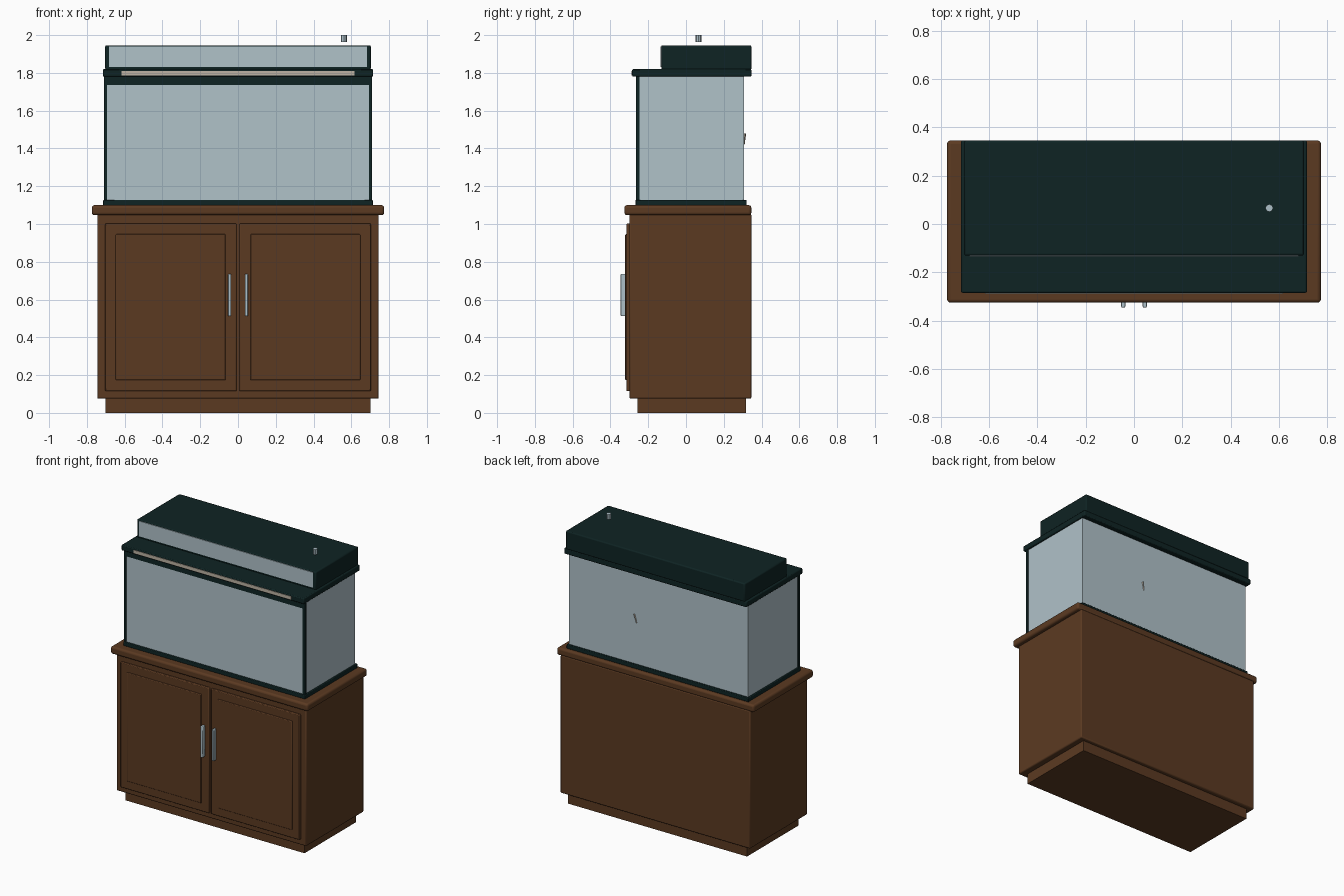
import bpy, bmesh
from mathutils import Vector, Matrix

cube = bpy.data.objects.get("Cube")
if cube:
    bpy.data.objects.remove(cube, do_unlink=True)


def material(name, rgb, rough=0.5):
    m = bpy.data.materials.new(name)
    m.use_nodes = True
    m.diffuse_color = (*rgb, 1)
    bsdf = next(n for n in m.node_tree.nodes if n.type == 'BSDF_PRINCIPLED')
    bsdf.inputs["Base Color"].default_value = (*rgb, 1)
    bsdf.inputs["Roughness"].default_value = rough
    return m


WOOD = material("brown wood", (0.105, 0.042, 0.0155))
DARK = material("dark green plastic", (0.0045, 0.017, 0.017))
GLASS = material("pale glass", (0.434, 0.539, 0.584), 0.2)
METAL = material("pale metal", (0.42, 0.53, 0.58), 0.3)
BEIGE = material("beige", (0.51, 0.45, 0.37))


def finish(name, bm, mat, bevel=0.0, segments=2):
    me = bpy.data.meshes.new(name)
    bm.to_mesh(me)
    bm.free()
    me.materials.append(mat)
    ob = bpy.data.objects.new(name, me)
    bpy.context.collection.objects.link(ob)
    if bevel:
        mod = ob.modifiers.new("Bevel", 'BEVEL')
        mod.width = bevel
        mod.segments = segments
        bpy.ops.object.select_all(action='DESELECT')
        ob.select_set(True)
        bpy.context.view_layer.objects.active = ob
        bpy.ops.object.shade_smooth_by_angle()
    return ob


def box(name, x, y, z, mat, bevel=0.0, segments=2):
    """Box from (low, high) pairs on each axis."""
    bm = bmesh.new()
    bmesh.ops.create_cube(bm, size=1)
    low, high = Vector((x[0], y[0], z[0])), Vector((x[1], y[1], z[1]))
    size = Matrix.Diagonal((*(high - low), 1))
    bm.transform(Matrix.Translation((low + high) / 2) @ size)
    return finish(name, bm, mat, bevel, segments)


def wide(half):
    return (-half, half)


BACK = 0.346

# Cabinet
box("plinth", wide(0.702), (-0.257, 0.318), (0, 0.09), WOOD)
box("cabinet_body", wide(0.745), (-0.30, BACK), (0.075, 1.055), WOOD, 0.008)
box("cabinet_top", wide(0.774), (-0.326, BACK), (1.047, 1.1), WOOD, 0.014, 3)

# Doors with raised panels and bar handles
for side, name in ((1, "left"), (-1, "right")):
    def span(a, b):
        return tuple(sorted((side * a, side * b)))
    box(name + "_door", span(0.008, 0.703), (-0.315, -0.295), (0.115, 1.003), WOOD, 0.005)
    box(name + "_door_panel", span(0.065, 0.648), (-0.322, -0.31), (0.174, 0.946), WOOD, 0.005)
    box(name + "_handle", span(0.036, 0.053), (-0.346, -0.318), (0.512, 0.735), METAL, 0.004)
    # Tank front corner post
    box(name + "_corner_post", span(0.693, 0.71), (-0.265, -0.246), (1.12, 1.79), DARK)

# Tank
box("tank_base_frame", wide(0.714), (-0.268, 0.32), (1.098, 1.128), DARK, 0.004)
box("tank_glass", wide(0.703), (-0.248, 0.308), (1.115, 1.79), GLASS)
box("tank_front_glass", wide(0.693), (-0.259, -0.247), (1.12, 1.79), GLASS)
box("front_top_bar", wide(0.694), (-0.265, -0.25), (1.737, 1.79), DARK)

# Canopy rim, with a light strip along its front edge
box("canopy_rim", wide(0.716), (-0.285, BACK), (1.78, 1.82), DARK, 0.006)
box("light_strip", wide(0.618), (-0.289, -0.28), (1.787, 1.811), BEIGE)

# Hood
box("hood", wide(0.703), (-0.131, BACK), (1.815, 1.946), DARK, 0.008)
box("hood_front_panel", wide(0.682), (-0.135, -0.127), (1.832, 1.94), GLASS)

# Small bubble cap floating over the hood
bm = bmesh.new()
bmesh.ops.create_cone(bm, cap_ends=True, segments=8, radius1=0.016, radius2=0.016, depth=0.037,
                      matrix=Matrix.Translation((0.56, 0.066, 1.9815)))
finish("bubble_cap", bm, METAL)

# Leaf tip poking through the back glass
bm = bmesh.new()
bmesh.ops.create_cone(bm, cap_ends=True, segments=4, radius1=0.003, radius2=0.006, depth=0.06)
bm.transform(Matrix.Translation((0.18, 0.31, 1.45)) @ Matrix.Rotation(0.25, 4, 'Y')
             @ Matrix.Rotation(-0.08, 4, 'X'))
finish("leaf_tip", bm, BEIGE)
